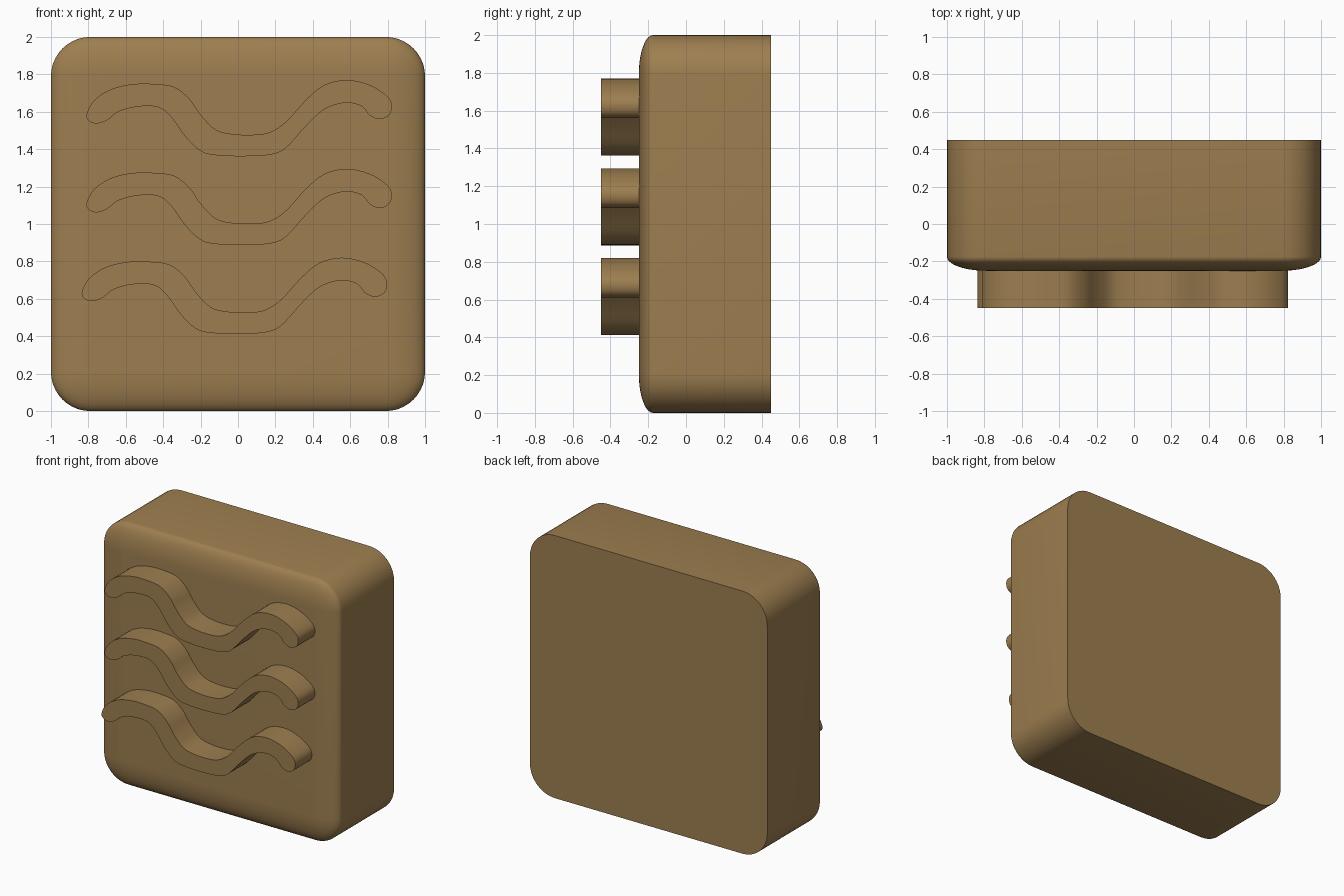
import bpy, bmesh, math
from mathutils import Vector

if "Cube" in bpy.data.objects:
    bpy.data.objects.remove(bpy.data.objects["Cube"])

tan = bpy.data.materials.new("warm tan")
tan.diffuse_color = (0.34, 0.21, 0.08, 1)
tan.use_nodes = True
tan.node_tree.nodes["Principled BSDF"].inputs["Base Color"].default_value = tan.diffuse_color


def finish(bm, name, angle):
    bmesh.ops.remove_doubles(bm, verts=bm.verts, dist=0.0005)
    bmesh.ops.recalc_face_normals(bm, faces=bm.faces)
    mesh = bpy.data.meshes.new(name)
    bm.to_mesh(mesh)
    bm.free()
    ob = bpy.data.objects.new(name, mesh)
    mesh.materials.append(tan)
    bpy.context.collection.objects.link(ob)
    bpy.ops.object.select_all(action='DESELECT')
    ob.select_set(True)
    bpy.context.view_layer.objects.active = ob
    bpy.ops.object.shade_smooth_by_angle(angle=math.radians(angle))
    return ob


def loft(bm, rings):
    """Skin a list of closed rings and cap both ends."""
    loops = [[bm.verts.new(p) for p in r] for r in rings]
    n = len(loops[0])
    for a, b in zip(loops, loops[1:]):
        for i in range(n):
            j = (i + 1) % n
            bm.faces.new((a[i], a[j], b[j], b[i]))
    bm.faces.new(loops[0])
    bm.faces.new(loops[-1])


# Body: rounded square, flat back, softly domed front rim
R, SEG = 0.21, 10


def square_ring(y, inset):
    ring = []
    for k, (sx, sz) in enumerate(((1, 1), (-1, 1), (-1, -1), (1, -1))):
        for i in range(SEG + 1):
            a = math.radians(90) * (k + i / SEG)
            r = R - inset
            ring.append((sx * (1 - R) + r * math.cos(a), y,
                         1 + sz * (1 - R) + r * math.sin(a)))
    return ring


rings = [square_ring(0.45, 0)]
for i in range(SEG + 1):
    t = math.radians(90) * i / SEG
    rings.append(square_ring(-0.175 - 0.075 * math.sin(t), R * (1 - math.cos(t)) * 0.999))
bm = bmesh.new()
loft(bm, rings)
finish(bm, "rounded_block", 30)

# Raised wave: control points of the outline (x, z), smoothed into a closed spline
OUTLINE = [(-.81, 1.585), (-.795, 1.55), (-.755, 1.537), (-.70, 1.555), (-.64, 1.60), (-.54, 1.627),
           (-.43, 1.625), (-.36, 1.575), (-.28, 1.465), (-.20, 1.39), (-.12, 1.368), (.03, 1.362),
           (.18, 1.372), (.26, 1.41), (.36, 1.52), (.46, 1.612), (.57, 1.648), (.66, 1.63),
           (.705, 1.58), (.76, 1.56), (.81, 1.585), (.822, 1.64), (.79, 1.69), (.70, 1.745),
           (.58, 1.77), (.46, 1.742), (.36, 1.66), (.26, 1.55), (.18, 1.495), (.10, 1.478),
           (-.02, 1.48), (-.12, 1.505), (-.20, 1.585), (-.26, 1.67), (-.34, 1.732), (-.44, 1.748),
           (-.56, 1.748), (-.68, 1.72), (-.77, 1.66)]


def smooth_loop(pts, steps=4):
    pts = [Vector(p) for p in pts]
    n, out = len(pts), []
    for i in range(n):
        p0, p1, p2, p3 = (pts[(i + k) % n] for k in (-1, 0, 1, 2))
        for s in range(steps):
            t = s / steps
            out.append(0.5 * (2 * p1 + (p2 - p0) * t + (2 * p0 - 5 * p1 + 4 * p2 - p3) * t ** 2
                              + (3 * p1 - p0 - 3 * p2 + p3) * t ** 3))
    return out


wave = smooth_loop(OUTLINE)
for name, dx, dz in (("upper_wave", 0, 0), ("middle_wave", 0, -0.475), ("lower_wave", -0.025, -0.95)):
    bm = bmesh.new()
    loft(bm, [[(p.x + dx, y, p.y + dz) for p in wave] for y in (-0.45, -0.2)])
    finish(bm, name, 40)
